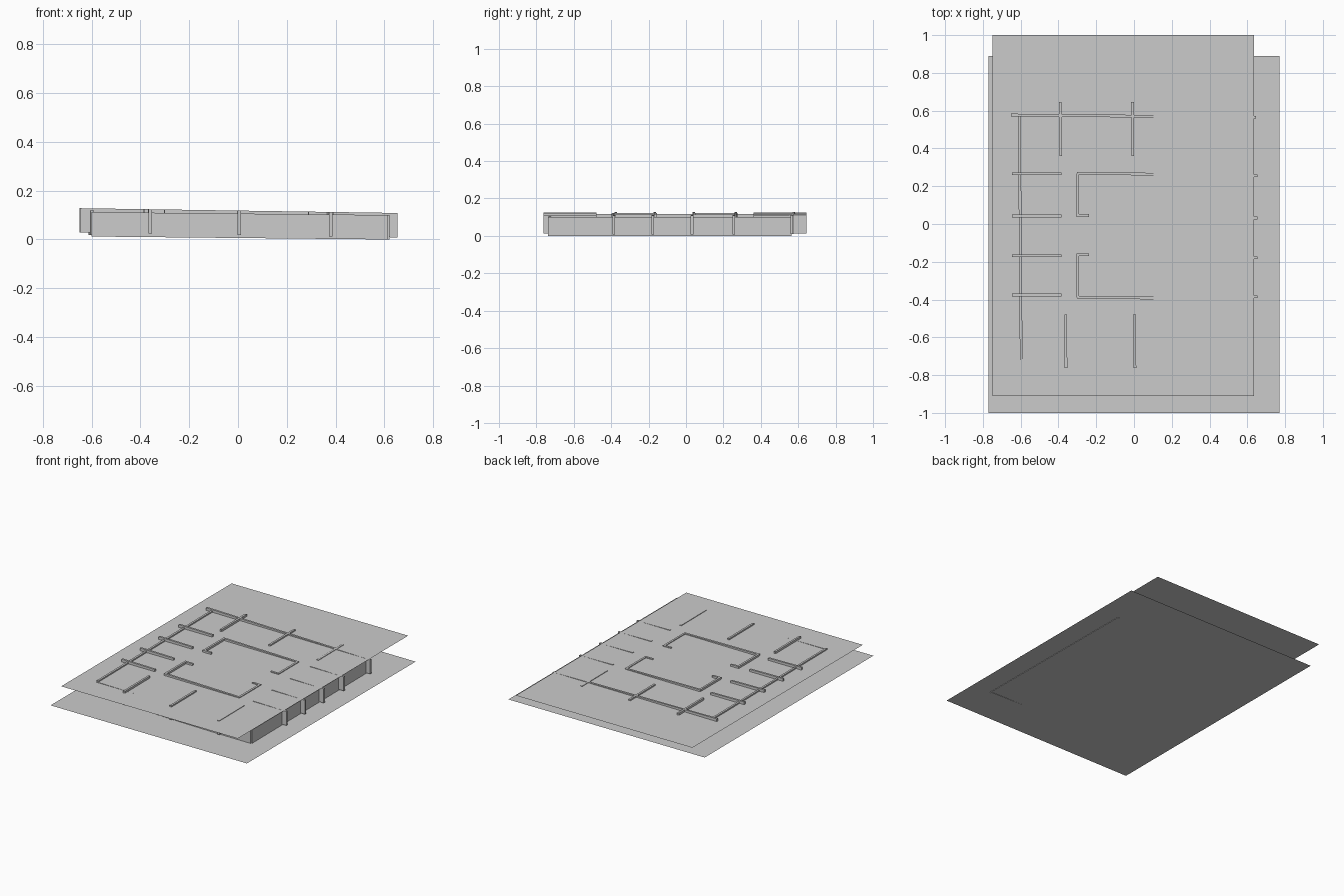
import bpy
import bmesh
from mathutils import Vector

if "Cube" in bpy.data.objects:
    bpy.data.objects.remove(bpy.data.objects["Cube"], do_unlink=True)

THICK = 0.014
HEIGHT = 0.1
RIB_BASE = 0.0185     # underside of the raised panels at x = 0
TILT = -0.015         # panels sink gently towards +x

grey = bpy.data.materials.new("plain_grey")
grey.use_nodes = True
grey.diffuse_color = (0.6, 0.6, 0.6, 1)
grey.node_tree.nodes["Principled BSDF"].inputs["Base Color"].default_value = (0.6, 0.6, 0.6, 1)


def finish(name, bm):
    mesh = bpy.data.meshes.new(name)
    bm.to_mesh(mesh)
    bm.free()
    mesh.materials.append(grey)
    obj = bpy.data.objects.new(name, mesh)
    bpy.context.collection.objects.link(obj)
    return obj


def sheet(name, x0, x1, y0, y1, z):
    """Flat single-sided floor or roof sheet."""
    bm = bmesh.new()
    corners = [(x0, y0), (x1, y0), (x1, y1), (x0, y1)]
    bm.faces.new([bm.verts.new((x, y, z)) for x, y in corners])
    finish(name, bm)


def wall(name, start, end, base=RIB_BASE, tilt=TILT):
    """Thin upright panel between two plan points, leaning with the tilt."""
    a, b = Vector(start), Vector(end)
    along = (b - a).normalized()
    side = Vector((-along.y, along.x)) * THICK / 2
    bm = bmesh.new()
    bmesh.ops.create_cube(bm, size=1)
    for v in bm.verts:
        p = a.lerp(b, v.co.x + 0.5) + side * (2 * v.co.y)
        v.co = (p.x, p.y, base + tilt * p.x + HEIGHT * (v.co.z + 0.5))
    finish(name, bm)


# Floor and roof sheets
sheet("floor_sheet", -0.77, 0.77, -1.0, 0.89, 0.003)
sheet("roof_sheet", -0.75, 0.635, -0.91, 1.0, 0.109)

# Outer walls
wall("right_outer_wall", (-0.597, -0.72), (-0.607, 0.575), 0.009)
wall("left_outer_wall", (0.615, -0.73), (0.605, 0.565), 0.0062, -0.01)
wall("front_outer_wall", (-0.6, -0.722), (0.615, -0.73), 0.0062, -0.01)
wall("back_outer_wall", (-0.65, 0.577), (0.645, 0.565))

# Cross ribs along both long sides
for i, y in enumerate((-0.376, -0.168, 0.042, 0.266)):
    wall(f"right_rib_{i + 1}", (-0.647, y), (-0.385, y))
    wall(f"left_rib_{i + 1}", (0.39, y - 0.008), (0.654, y - 0.01))

# Ribs across the front and back walls
for i, x in enumerate((-0.36, 0.005, 0.38)):
    wall(f"front_rib_{i + 1}", (x, -0.762), (x - 0.002, -0.478))
for i, x in enumerate((-0.388, -0.006, 0.372)):
    wall(f"back_rib_{i + 1}", (x, 0.36), (x - 0.002, 0.645))

# Inner enclosure: two facing brackets with a gap at each side
for part, far, near in (("back", 0.268, 0.045), ("front", -0.388, -0.163)):
    wall(f"inner_{part}_wall", (-0.302, far), (0.29, far - 0.006))
    for side, x, inward in (("right", -0.297, 1), ("left", 0.285, -1)):
        wall(f"inner_{part}_{side}_wall", (x, far), (x, near))
        wall(f"inner_{part}_{side}_return", (x - inward * THICK / 2, near),
             (x + inward * 0.058, near))
